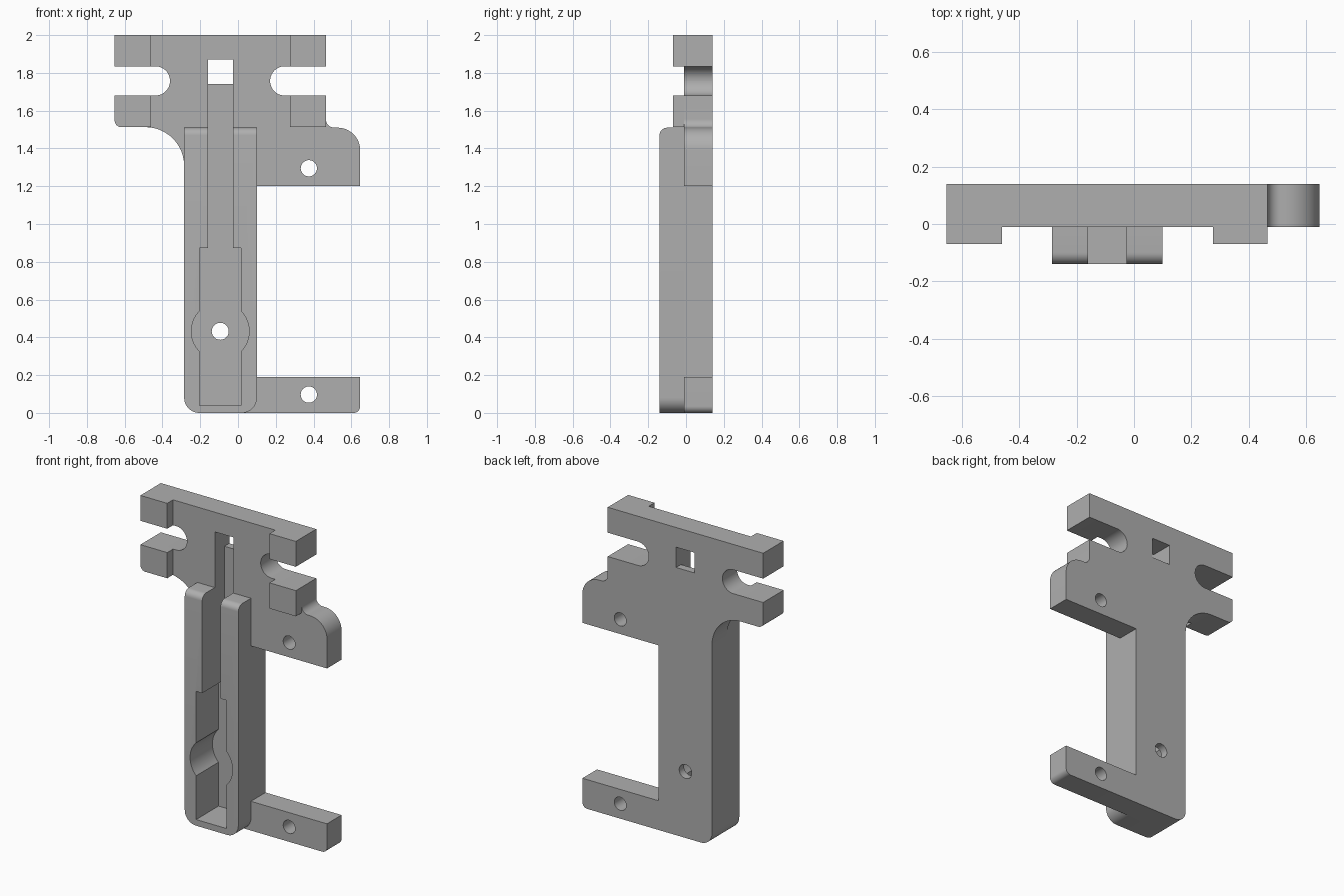
import bpy, bmesh, math
from mathutils import Vector

if "Cube" in bpy.data.objects:
    bpy.data.objects.remove(bpy.data.objects["Cube"])

GREY = (0.43, 0.43, 0.43, 1)
mat = bpy.data.materials.new("plain grey")
mat.use_nodes = True
mat.diffuse_color = GREY
mat.node_tree.nodes["Principled BSDF"].inputs["Base Color"].default_value = GREY

FRONT, FACE, FLOOR, BACK = -0.14, -0.01, 0.09, 0.14
TAB = -0.07


def rounded(corners):
    """Outline from (x, z, radius) corners, each radius turned into an arc."""
    out = []
    for i, (x, z, r) in enumerate(corners):
        p = Vector((x, z))
        if r == 0:
            out.append(p)
            continue
        a = (Vector(corners[i - 1][:2]) - p).normalized()
        b = (Vector(corners[(i + 1) % len(corners)][:2]) - p).normalized()
        half = a.angle(b) / 2
        centre = p + (a + b).normalized() * r / math.sin(half)
        start = p + a * r / math.tan(half) - centre
        end = p + b * r / math.tan(half) - centre
        sweep = math.pi - 2 * half
        for k in range(13):
            t = k / 12
            v = (start * math.sin((1 - t) * sweep) + end * math.sin(t * sweep)) / math.sin(sweep)
            out.append(centre + v)
    return out


def prism(name, outline, y0, y1, top_round=0):
    """Extrude an x-z outline from y0 to y1, optionally rounding the top front edge."""
    bm = bmesh.new()
    face = bm.faces.new([bm.verts.new((p[0], y0, p[1])) for p in outline])
    ext = bmesh.ops.extrude_face_region(bm, geom=[face])["geom"]
    for v in ext:
        if isinstance(v, bmesh.types.BMVert):
            v.co.y = y1
    bmesh.ops.remove_doubles(bm, verts=bm.verts, dist=1e-5)
    bmesh.ops.recalc_face_normals(bm, faces=bm.faces)
    if top_round:
        top = max(v.co.z for v in bm.verts)
        edges = [e for e in bm.edges
                 if all(v.co.z > top - 1e-4 and v.co.y < y0 + 1e-4 for v in e.verts)]
        bmesh.ops.bevel(bm, geom=edges, offset=top_round, segments=8,
                        profile=0.5, affect='EDGES')
    me = bpy.data.meshes.new(name)
    bm.to_mesh(me)
    bm.free()
    me.materials.append(mat)
    ob = bpy.data.objects.new(name, me)
    bpy.context.collection.objects.link(ob)
    return ob


def rect(x0, x1, z0, z1):
    return [(x0, z0), (x1, z0), (x1, z1), (x0, z1)]


def circle(x, z, r, n=40):
    return [(x + r * math.cos(k * math.tau / n), z + r * math.sin(k * math.tau / n))
            for k in range(n)]


# Back plate: top crossbar with two slots, upper ear, spine and lower arm
SLOT = 0.0774
plate = prism("back_plate", rounded([
    (-0.285, 0, 0.08), (-0.285, 1.513, 0.205), (-0.653, 1.513, 0.035),
    (-0.653, 1.68, 0), (-0.36, 1.68, SLOT), (-0.36, 1.835, SLOT), (-0.653, 1.835, 0),
    (-0.653, 2, 0), (0.465, 2, 0),
    (0.465, 1.835, 0), (0.17, 1.835, SLOT), (0.17, 1.68, SLOT), (0.465, 1.68, 0),
    (0.465, 1.51, 0.045), (0.647, 1.51, 0.12), (0.647, 1.2, 0), (0.1, 1.2, 0),
    (0.1, 0.19, 0), (0.647, 0.19, 0), (0.647, 0, 0.035)]), FACE, BACK)

# Raised column along the spine
column = prism("front_column", rounded([
    (-0.285, 0, 0.08), (0.1, 0, 0.08), (0.1, 1.51, 0), (-0.285, 1.51, 0)]),
    FRONT, FACE, top_round=0.04)

# Raised pads on the crossbar ends
pads = []
for side, x0, x1 in (("right", -0.653, -0.46), ("left", 0.275, 0.465)):
    pads.append(prism("upper_pad_" + side, rect(x0, x1, 1.835, 2), TAB, FACE))
    r = 0.035 if side == "right" else 0
    pads.append(prism("lower_pad_" + side, rounded([
        (x0, 1.513, r), (x1, 1.513, 0), (x1, 1.68, 0), (x0, 1.68, 0)]), TAB, FACE))

# Channel, pocket, window and screw holes
cutters = [
    prism("channel_cutter", rect(-0.16, -0.027, 0.8, 1.872), -0.3, FLOOR),
    prism("pocket_cutter", rect(-0.203, 0.015, 0.04, 0.873), -0.3, FLOOR),
    prism("round_pocket_cutter", circle(-0.094, 0.432, 0.153, 64), -0.3, FLOOR),
    prism("window_cutter", rect(-0.16, -0.027, 1.74, 1.872), -0.3, 0.3),
    prism("middle_hole_cutter", circle(-0.094, 0.432, 0.045), -0.3, 0.3),
    prism("upper_hole_cutter", circle(0.375, 1.295, 0.043), -0.3, 0.3),
    prism("lower_hole_cutter", circle(0.375, 0.097, 0.043), -0.3, 0.3),
]
for body, tools in ((plate, cutters), (column, cutters[:3])):
    for c in tools:
        m = body.modifiers.new(c.name, 'BOOLEAN')
        m.operation, m.solver, m.object = 'DIFFERENCE', 'EXACT', c
    bpy.context.view_layer.update()
    cut = bpy.data.meshes.new_from_object(
        body.evaluated_get(bpy.context.evaluated_depsgraph_get()))
    body.modifiers.clear()
    body.data = cut
for c in cutters:
    bpy.data.objects.remove(c)

# Smooth the curved walls, keep the edges sharp
for ob in [plate, column] + pads:
    bpy.ops.object.select_all(action='DESELECT')
    ob.select_set(True)
    bpy.context.view_layer.objects.active = ob
    bpy.ops.object.shade_smooth_by_angle(angle=math.radians(30))
